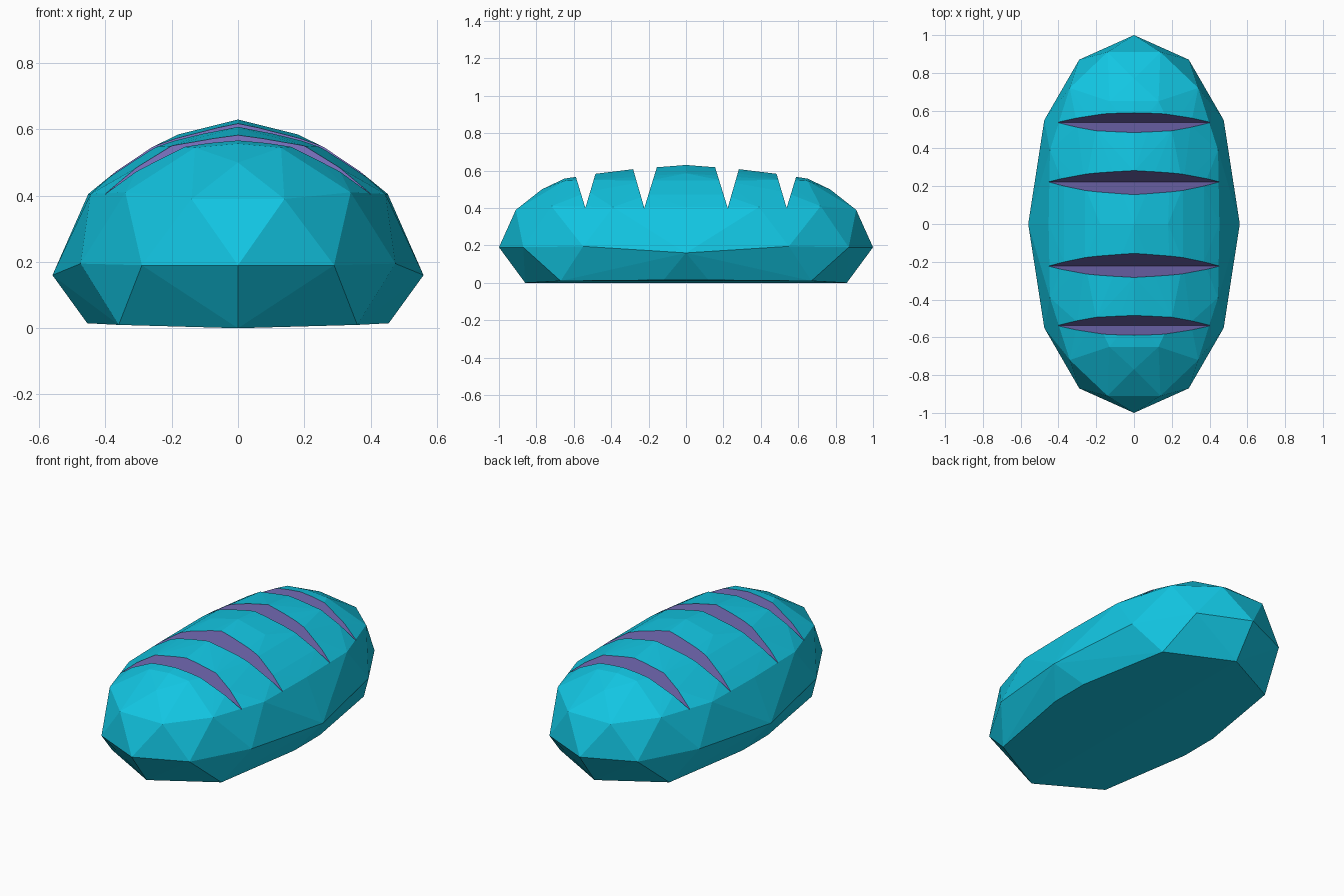
import bpy, bmesh

if "Cube" in bpy.data.objects:
    bpy.data.objects.remove(bpy.data.objects["Cube"])


def material(name, color):
    m = bpy.data.materials.new(name)
    m.diffuse_color = (*color, 1)
    m.use_nodes = True
    m.node_tree.nodes["Principled BSDF"].inputs["Base Color"].default_value = m.diffuse_color
    return m


teal = material("teal crust", (0.006, 0.56, 0.76))
purple = material("purple cut", (0.18, 0.15, 0.48))


def mesh_object(name, bm):
    bmesh.ops.recalc_face_normals(bm, faces=bm.faces)
    me = bpy.data.meshes.new(name)
    bm.to_mesh(me)
    bm.free()
    ob = bpy.data.objects.new(name, me)
    bpy.context.collection.objects.link(ob)
    me.materials.append(teal)
    me.materials.append(purple)
    return ob


# Loaf: one quarter of the faceted dome, mirrored in x and y and hulled
QUARTER = [
    (0, .86, 0), (.36, .67, .01), (.455, .12, .015),              # base
    (0, 1, .19), (.29, .87, .19), (.475, .55, .195), (.56, 0, .16),  # widest ring
    (.14, .91, .39), (.34, .72, .41), (.445, .39, .405), (.452, 0, .405),  # shoulder
    (.37, .2, .472), (.3, .52, .488), (.26, .2, .546), (.18, 0, .585),
    (.2, .5, .55), (.13, .65, .545), (0, .65, .557), (0, .77, .50),
    (0, 0, .63), (0, .28, .608), (0, .49, .582),                  # ridge
]
bm = bmesh.new()
points = {(x * sx, y * sy, z) for x, y, z in QUARTER for sx in (1, -1) for sy in (1, -1)}
for p in sorted(points):
    bm.verts.new(p)
res = bmesh.ops.convex_hull(bm, input=bm.verts)
bmesh.ops.delete(bm, geom=[v for v in bm.verts if not v.link_faces], context='VERTS')
loaf = mesh_object("bread_loaf", bm)

# Four V-shaped wedges that score the top: (near top, bottom, far top) in y, z
bm = bmesh.new()
for (y0, z0), (y1, z1), (y2, z2) in [((.155, .62), (.223, .40), (.282, .605)),
                                     ((.485, .58), (.538, .40), (.587, .56))]:
    top = .8
    a = y1 + (y0 - y1) * (top - z1) / (z0 - z1)
    b = y1 + (y2 - y1) * (top - z1) / (z2 - z1)
    for s in (1, -1):
        ends = [[bm.verts.new((x, s * y, z)) for y, z in ((a, top), (y1, z1), (b, top))]
                for x in (-.8, .8)]
        bm.faces.new(ends[0])
        bm.faces.new(ends[1])
        for i in range(3):
            j = (i + 1) % 3
            bm.faces.new((ends[0][i], ends[0][j], ends[1][j], ends[1][i]))
for f in bm.faces:
    f.material_index = 1
cutter = mesh_object("score_cutter", bm)
cutter.hide_render = True

mod = loaf.modifiers.new("score_cuts", 'BOOLEAN')
mod.operation = 'DIFFERENCE'
mod.solver = 'EXACT'
mod.object = cutter
bpy.context.view_layer.objects.active = loaf
bpy.ops.object.modifier_apply(modifier=mod.name)
bpy.data.objects.remove(cutter)
